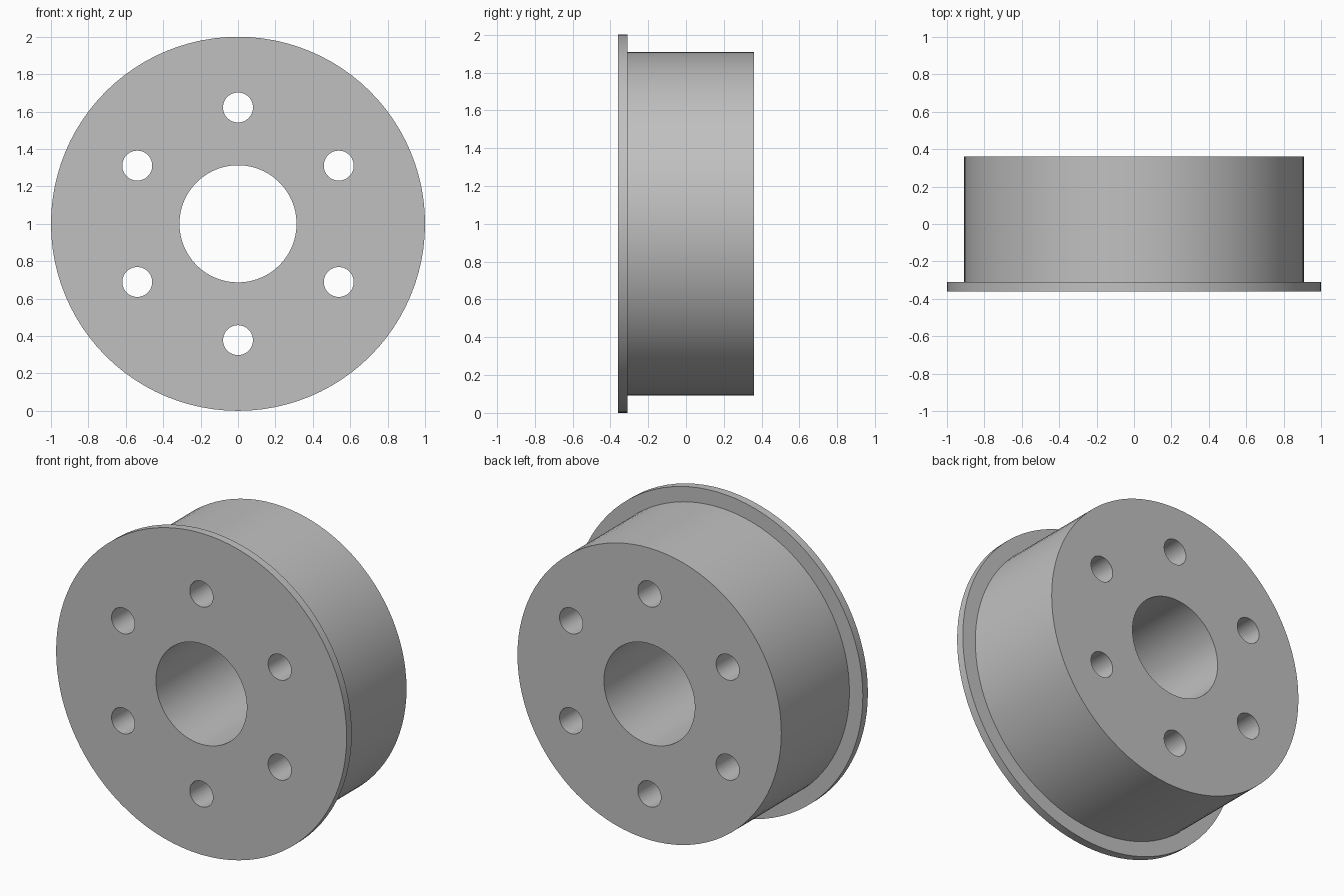
import bpy
import bmesh
import math
from mathutils import Matrix, Vector

cube = bpy.data.objects.get("Cube")
if cube:
    bpy.data.objects.remove(cube, do_unlink=True)

# Main dimensions
CENTRE_Z = 1.0
BACK = 0.36
FLANGE_Y = -0.31
FLANGE_R, DRUM_R, BORE_R = 1.0, 0.908, 0.313
BOLT_R, BOLT_CIRCLE, BOLTS = 0.08, 0.622, 6
SEGMENTS = 96

# Single grey metal
metal = bpy.data.materials.new("grey_metal")
metal.use_nodes = True
GREY = (0.53, 0.53, 0.53, 1)
metal.diffuse_color = GREY
metal.node_tree.nodes["Principled BSDF"].inputs["Base Color"].default_value = GREY


def make_object(name, bm):
    bmesh.ops.recalc_face_normals(bm, faces=bm.faces)
    mesh = bpy.data.meshes.new(name)
    bm.to_mesh(mesh)
    bm.free()
    mesh.materials.append(metal)
    obj = bpy.data.objects.new(name, mesh)
    bpy.context.collection.objects.link(obj)
    return obj


# Flanged drum with its bore, turned around the y axis
profile = [(BORE_R, -BACK), (FLANGE_R, -BACK), (FLANGE_R, FLANGE_Y),
           (DRUM_R, FLANGE_Y), (DRUM_R, BACK), (BORE_R, BACK)]
bm = bmesh.new()
points = [bm.verts.new((0, y, CENTRE_Z + r)) for r, y in profile]
edges = [bm.edges.new((p, points[(i + 1) % len(points)])) for i, p in enumerate(points)]
bmesh.ops.spin(bm, geom=points + edges, cent=(0, 0, CENTRE_Z), axis=(0, 1, 0),
               angle=math.tau, steps=SEGMENTS, use_merge=True)
bmesh.ops.remove_doubles(bm, verts=bm.verts, dist=0.0001)
hub = make_object("flanged_drum", bm)

# Ring of bolt hole cutters
bm = bmesh.new()
for i in range(BOLTS):
    angle = math.tau * i / BOLTS
    spot = Vector((math.sin(angle), 0, math.cos(angle))) * BOLT_CIRCLE
    spot.z += CENTRE_Z
    place = Matrix.Translation(spot) @ Matrix.Rotation(math.pi / 2, 4, "X")
    bmesh.ops.create_cone(bm, cap_ends=True, segments=SEGMENTS // 2, radius1=BOLT_R,
                          radius2=BOLT_R, depth=1, matrix=place)
cutter = make_object("bolt_hole_cutter", bm)
cutter.hide_render = True

cut = hub.modifiers.new("bolt_holes", "BOOLEAN")
cut.operation = "DIFFERENCE"
cut.solver = "EXACT"
cut.object = cutter

# Apply the cut, then smooth the round walls and keep the rims crisp
bpy.ops.object.select_all(action="DESELECT")
hub.select_set(True)
bpy.context.view_layer.objects.active = hub
bpy.ops.object.modifier_apply(modifier=cut.name)
bpy.data.objects.remove(cutter, do_unlink=True)
bpy.ops.object.shade_smooth_by_angle(angle=math.radians(30))
